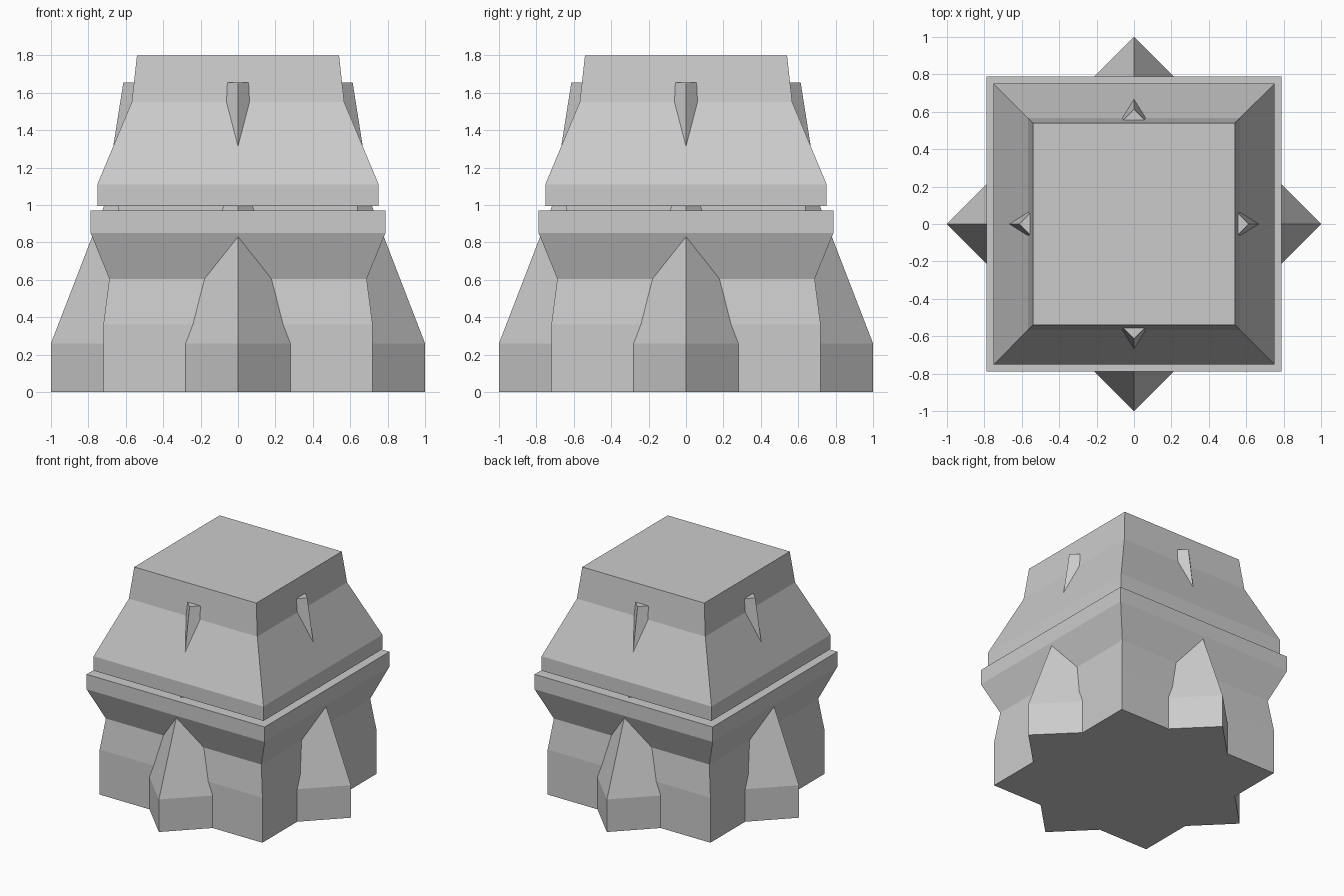
import bpy, bmesh
from math import cos, sin, pi, sqrt

if "Cube" in bpy.data.objects:
    bpy.data.objects.remove(bpy.data.objects["Cube"])


def square_stack(name, profile, angle):
    """Capped four-sided solid; profile holds (corner radius, z) pairs."""
    bm = bmesh.new()
    rings = [[bm.verts.new((r * cos(angle + k * pi / 2), r * sin(angle + k * pi / 2), z))
              for k in range(4)] for r, z in profile]
    for low, high in zip(rings, rings[1:]):
        for k in range(4):
            n = (k + 1) % 4
            bm.faces.new((low[k], low[n], high[n], high[k]))
    bm.faces.new(rings[0][::-1])
    bm.faces.new(rings[-1])
    bmesh.ops.recalc_face_normals(bm, faces=bm.faces[:])
    mesh = bpy.data.meshes.new(name)
    bm.to_mesh(mesh)
    bm.free()
    obj = bpy.data.objects.new(name, mesh)
    bpy.context.collection.objects.link(obj)
    return obj


# Main body: base, flared ledge, recessed groove and tapering cap (half width, z)
body = [(0.72, 0), (0.72, 0.36), (0.688, 0.605), (0.788, 0.85), (0.788, 0.97),
        (0.64, 0.97), (0.64, 0.995), (0.752, 0.995), (0.752, 1.11),
        (0.568, 1.55), (0.54, 1.80)]
square_stack("tower_body", [(w * sqrt(2), z) for w, z in body], pi / 4)

# Diagonal core: its corners form the lower buttresses and upper spikes
core = [(1.0, 0), (1.0, 0.26), (0.718, 0.99), (0.613, 1.655)]
square_stack("diagonal_buttress_core", core, 0)
